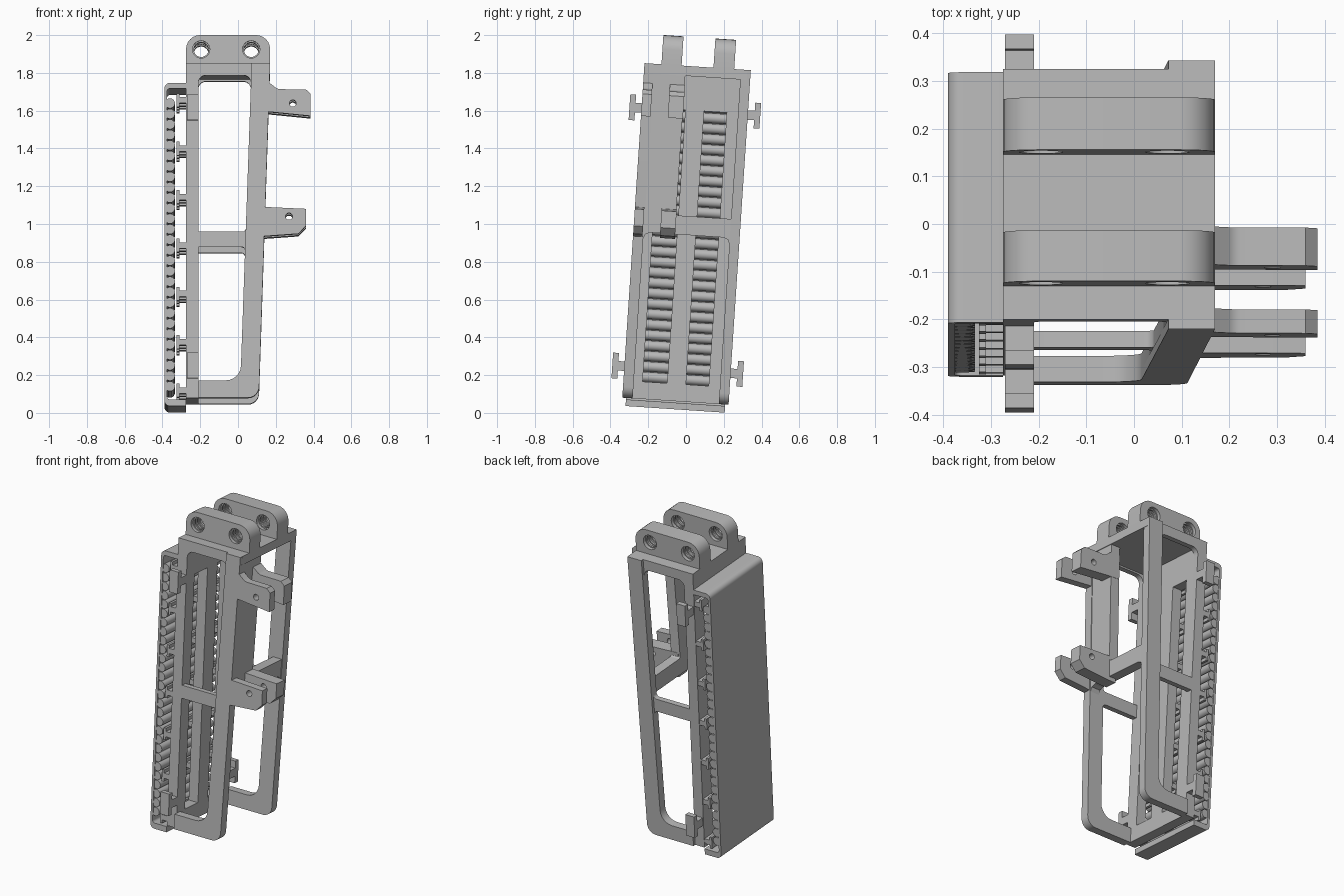
import bpy, bmesh, math
from mathutils import Matrix, Vector

if "Cube" in bpy.data.objects:
    bpy.data.objects.remove(bpy.data.objects["Cube"])

TILT = Matrix.Rotation(-math.radians(3.8), 4, 'X')
LEAN = 0.035          # right-hand side leans inwards towards the bottom
grey = bpy.data.materials.new("plain_grey")
grey.diffuse_color = (0.48, 0.48, 0.48, 1)
grey.use_nodes = True
grey.node_tree.nodes["Principled BSDF"].inputs["Base Color"].default_value = grey.diffuse_color


def rounded(pts):
    """Outline from (x, y) or (x, y, radius) corners."""
    out, n = [], len(pts)
    for i, p in enumerate(pts):
        c = Vector(p[:2])
        if len(p) < 3:
            out.append(c)
            continue
        d1 = (Vector(pts[i - 1][:2]) - c).normalized()
        d2 = (Vector(pts[(i + 1) % n][:2]) - c).normalized()
        half = d1.angle(d2) / 2
        mid = c + (d1 + d2).normalized() * p[2] / math.sin(half)
        a = c + d1 * p[2] / math.tan(half) - mid
        b = c + d2 * p[2] / math.tan(half) - mid
        sweep = a.angle_signed(b)
        for k in range(7):
            out.append(mid + Matrix.Rotation(-sweep * k / 6, 2) @ a)
    return out


def circle(x, y, r, n=24):
    return [(x + r * math.cos(2 * math.pi * k / n), y + r * math.sin(2 * math.pi * k / n))
            for k in range(n)]


def rect(x0, x1, y0, y1, r=None):
    pts = [(x0, y0), (x1, y0), (x1, y1), (x0, y1)]
    return [(*p, r) for p in pts] if r else pts


def plate(name, outlines, lo, hi, side=False, lean=0.0):
    """Extrude outlines (inner ones become holes) in the front plane or the side plane."""
    cu = bpy.data.curves.new(name, 'CURVE')
    cu.dimensions, cu.fill_mode, cu.extrude = '2D', 'BOTH', (hi - lo) / 2
    for o in outlines:
        pts = rounded(o)
        sp = cu.splines.new('POLY')
        sp.points.add(len(pts) - 1)
        for q, p in zip(sp.points, pts):
            q.co = (p[0], p[1], 0, 1)
        sp.use_cyclic_u = True
    tmp = bpy.data.objects.new("tmp", cu)
    bpy.context.collection.objects.link(tmp)
    dg = bpy.context.evaluated_depsgraph_get()
    me = bpy.data.meshes.new_from_object(tmp.evaluated_get(dg))
    bpy.data.objects.remove(tmp)
    bm = bmesh.new()
    bm.from_mesh(me)
    bmesh.ops.remove_doubles(bm, verts=bm.verts, dist=1e-5)
    for v in bm.verts:
        a, b, c = v.co
        c += (lo + hi) / 2
        p = Vector((c, a, b)) if side else Vector((a, c, b))
        p.x += lean * (p.z - 1.833)
        v.co = TILT @ p
    bmesh.ops.recalc_face_normals(bm, faces=bm.faces)
    bm.to_mesh(me)
    bm.free()
    me.name = name
    me.materials.clear()
    me.materials.append(grey)
    ob = bpy.data.objects.new(name, me)
    bpy.context.collection.objects.link(ob)
    return ob


# Front and back window frames, each with a raised L-shaped column and sill
frame = [(-0.275, 0.058), (0.11, 0.058, 0.06), (0.17, 1.833), (-0.275, 1.833)]
upper = [(-0.21, 0.94), (0.041, 0.94, 0.02), (0.07, 1.77, 0.04), (-0.21, 1.77, 0.04)]
lower = [(-0.21, 0.15), (0.013, 0.15, 0.08), (0.038, 0.86, 0.02), (-0.21, 0.86)]
raised = [(-0.21, 0.058), (0.11, 0.058, 0.06), (0.17, 1.833), (0.072, 1.833),
          (0.07, 1.77), (0.013, 0.15, 0.08), (-0.21, 0.15)]
for tag, a, b, c in (("front", -0.322, -0.287, -0.342), ("back", 0.204, 0.17, 0.222)):
    plate(tag + "_frame", [frame, upper, lower], min(a, b), max(a, b))
    plate(tag + "_raised_column", [raised], min(a, c), max(a, c))

# Inner left wall with two long slots, and the top plate
plate("inner_wall", [rect(-0.322, 0.204, 0.058, 1.833), rect(-0.24, -0.11, 0.15, 1.6),
                     rect(-0.01, 0.11, 0.15, 1.6)], -0.275, -0.21, side=True)
plate("top_plate", [rect(-0.275, 0.17, 1.78, 1.833)], -0.322, 0.204)

# Right side panel and crossbar in one plate
plate("right_panel", [[(-0.34, 0.94), (0.22, 0.94), (0.22, 1.04), (-0.122, 1.04, 0.015),
                       (-0.122, 1.8), (-0.34, 1.8)]], 0.105, 0.167, side=True, lean=LEAN)
# Fillets where the crossbar meets the lower opening
for tag, u, s in (("front", -0.287, 1), ("back", 0.17, -1)):
    plate(tag + "_crossbar_gusset", [[(u, 0.94), (u + s * 0.035, 0.94), (u + s * 0.01, 0.93),
                                      (u, 0.905)]], 0.105, 0.167, side=True, lean=LEAN)

# Mounting arms in two pairs
arm_up = [(0.1, 1.578), (0.165, 1.575), (0.385, 1.553), (0.385, 1.67), (0.36, 1.693),
          (0.21, 1.695, 0.04), (0.165, 1.73), (0.1, 1.73)]
arm_low = [(0.09, 0.915), (0.14, 0.915), (0.32, 0.928), (0.36, 0.97), (0.36, 1.06),
           (0.14, 1.07), (0.09, 1.07)]
for tag, lo, hi in (("front", -0.342, -0.292), ("rear", -0.2, -0.12)):
    plate(tag + "_upper_arm", [arm_up, circle(0.29, 1.62, 0.018)], lo, hi)
    plate(tag + "_lower_arm", [arm_low, circle(0.27, 1.02, 0.018)], lo, hi)

# Top lugs with two bores each
for tag, lo, hi in (("front", -0.252, -0.145), ("back", 0.024, 0.134)):
    lug = [(-0.275, 1.82), (0.17, 1.82), (0.17, 1.988, 0.075), (-0.275, 1.988, 0.075)]
    plate(tag + "_lug", [lug, circle(-0.195, 1.912, 0.046), circle(0.07, 1.912, 0.046)], lo, hi)
    # thread ridges inside the bores
    for i in range(3):
        m = lo + (hi - lo) * (i + 1) / 4
        plate(tag + "_thread", [o for x in (-0.195, 0.07) for o in
                                (circle(x, 1.912, 0.046), circle(x, 1.912, 0.039))],
              m - 0.006, m + 0.006)

# T-shaped hooks on the front and back edges
for w in (0.225, 1.595):
    for tag, edge, neck, head in (("front", -0.322, -0.375, -0.406), ("back", 0.204, 0.257, 0.288)):
        tee = [(edge, w - 0.025), (neck, w - 0.025), (neck, w - 0.068), (head, w - 0.068),
               (head, w + 0.068), (neck, w + 0.068), (neck, w + 0.025), (edge, w + 0.025)]
        plate(tag + "_hook", [tee], -0.27, -0.21, side=True)

# Outer left shell, open to front and back
plate("outer_shell", [[(-0.275, 1.73), (-0.39, 1.73, 0.03), (-0.39, 0.015, 0.03), (-0.275, 0.015),
                       (-0.275, 0.05), (-0.375, 0.05, 0.015), (-0.375, 1.7, 0.015),
                       (-0.275, 1.7)]], -0.322, 0.204)

# Row of rounded ribs inside the shell
plate("shell_ribs", [circle(-0.36, 0.12 + 0.0556 * i, 0.0265, 16) for i in range(28)],
      -0.318, 0.2)

# Small T rails between the inner wall and the ribs
tees = []
for i in range(7):
    w = 0.098 + 0.2567 * i
    tees.append([(-0.275, w - 0.016), (-0.31, w - 0.016), (-0.31, w - 0.036), (-0.325, w - 0.036),
                 (-0.325, w + 0.036), (-0.31, w + 0.036), (-0.31, w + 0.016), (-0.275, w + 0.016)])
for tag, lo, hi in (("front", -0.32, -0.25), ("middle", -0.1, -0.02), ("back", 0.12, 0.2)):
    plate(tag + "_rail_clips", tees, lo, hi)

# Smooth the rounded corners, keep the edges sharp
for ob in bpy.context.scene.objects:
    ob.select_set(True)
    bpy.context.view_layer.objects.active = ob
bpy.ops.object.shade_smooth_by_angle(angle=math.radians(30))
